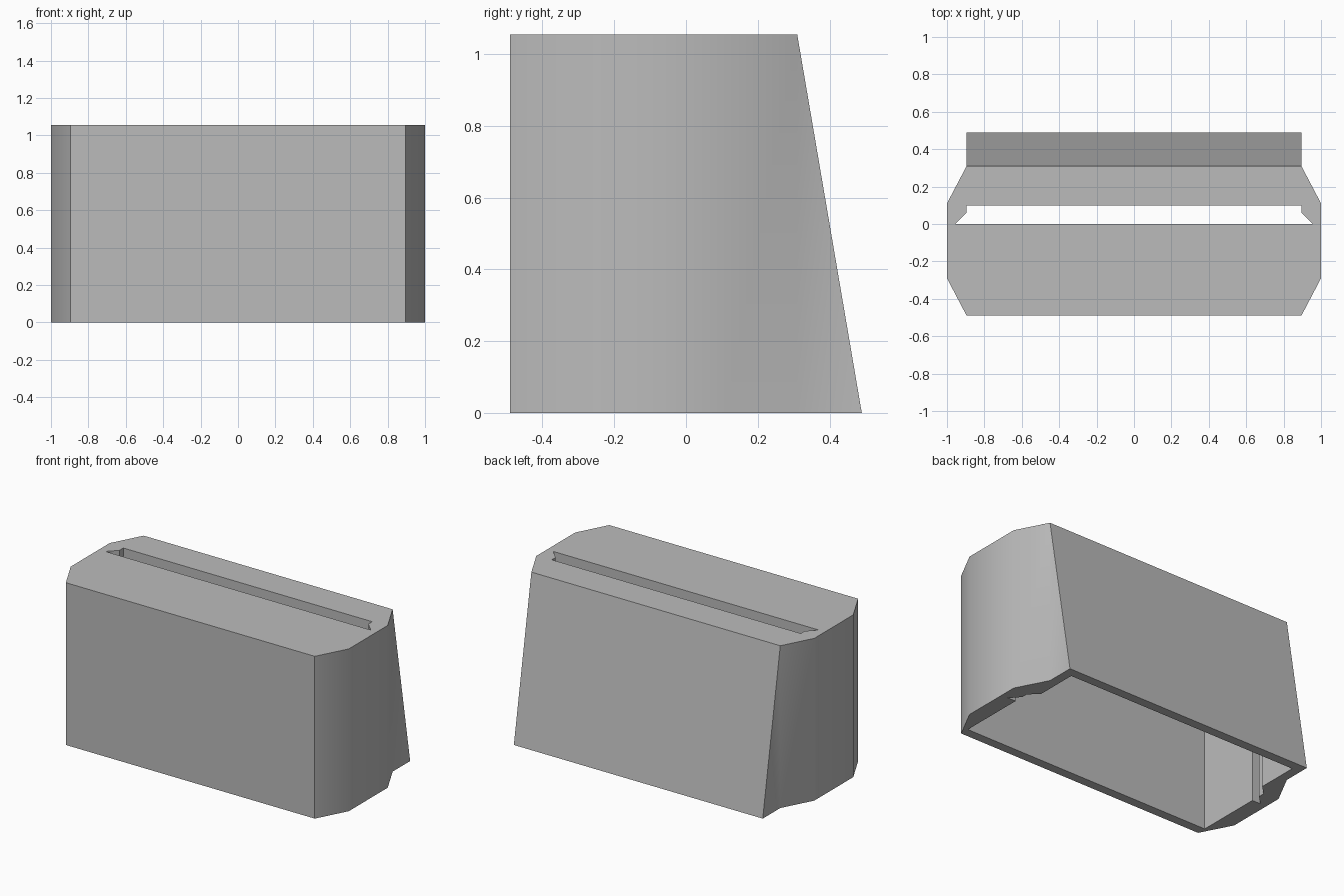
import bpy
import bmesh
import math

cube = bpy.data.objects.get("Cube")
if cube:
    bpy.data.objects.remove(cube, do_unlink=True)

HEIGHT = 1.055
WALL = 0.06
SLOPE = 0.18 / HEIGHT      # lean of the back wall

grey = bpy.data.materials.new("plain grey")
grey.use_nodes = True
colour = (0.5, 0.5, 0.5, 1)
grey.diffuse_color = colour
grey.node_tree.nodes["Principled BSDF"].inputs["Base Color"].default_value = colour


def loft(name, profile, z_low, z_high, lean=0.0):
    """Mirror a half plan in x and raise it; the last point leans with height."""
    bm = bmesh.new()
    loops = []
    for z in (z_low, z_high):
        half = profile[:-1] + [(profile[-1][0], profile[-1][1] - lean * z)]
        plan = half + [(-x, y) for x, y in reversed(half)]
        loops.append([bm.verts.new((x, y, z)) for x, y in plan])
    low, high = loops
    count = len(low)
    bm.faces.new(list(reversed(low)))
    bm.faces.new(high)
    for i in range(count):
        j = (i + 1) % count
        bm.faces.new((low[i], low[j], high[j], high[i]))
    bmesh.ops.remove_doubles(bm, verts=bm.verts, dist=0.0005)
    bmesh.ops.recalc_face_normals(bm, faces=bm.faces)
    mesh = bpy.data.meshes.new(name)
    bm.to_mesh(mesh)
    bm.free()
    mesh.materials.append(grey)
    obj = bpy.data.objects.new(name, mesh)
    bpy.context.collection.objects.link(obj)
    return obj


# Outer shell: chamfered ends with a wedge-shaped back
housing = loft("housing", [(0.895, -0.49), (1, -0.29), (1, 0.11),
                           (0.895, 0.31), (0.895, 0.49)], 0, HEIGHT, SLOPE)

# Hollow inside, open at the bottom
cavity = loft("cavity_cutter", [(0.895, 0.06 - 0.49), (0.895, 0.1), (0.835, 0.16),
                                (0.835, 0.49 - WALL)], -0.1, HEIGHT - WALL, SLOPE)

# Slot through the top, with a guide notch at each end
slot = loft("slot_cutter", [(0.955, 0), (0.895, 0.06), (0.895, 0.1)], -0.2, HEIGHT + 0.1)

bpy.ops.object.select_all(action='DESELECT')
housing.select_set(True)
bpy.context.view_layer.objects.active = housing
for cutter in (cavity, slot):
    cutter.hide_render = True
    cut = housing.modifiers.new(cutter.name, 'BOOLEAN')
    cut.operation = 'DIFFERENCE'
    cut.solver = 'EXACT'
    cut.object = cutter
    bpy.ops.object.modifier_apply(modifier=cut.name)
    bpy.data.objects.remove(cutter, do_unlink=True)

bpy.ops.object.shade_smooth_by_angle(angle=math.radians(30))
